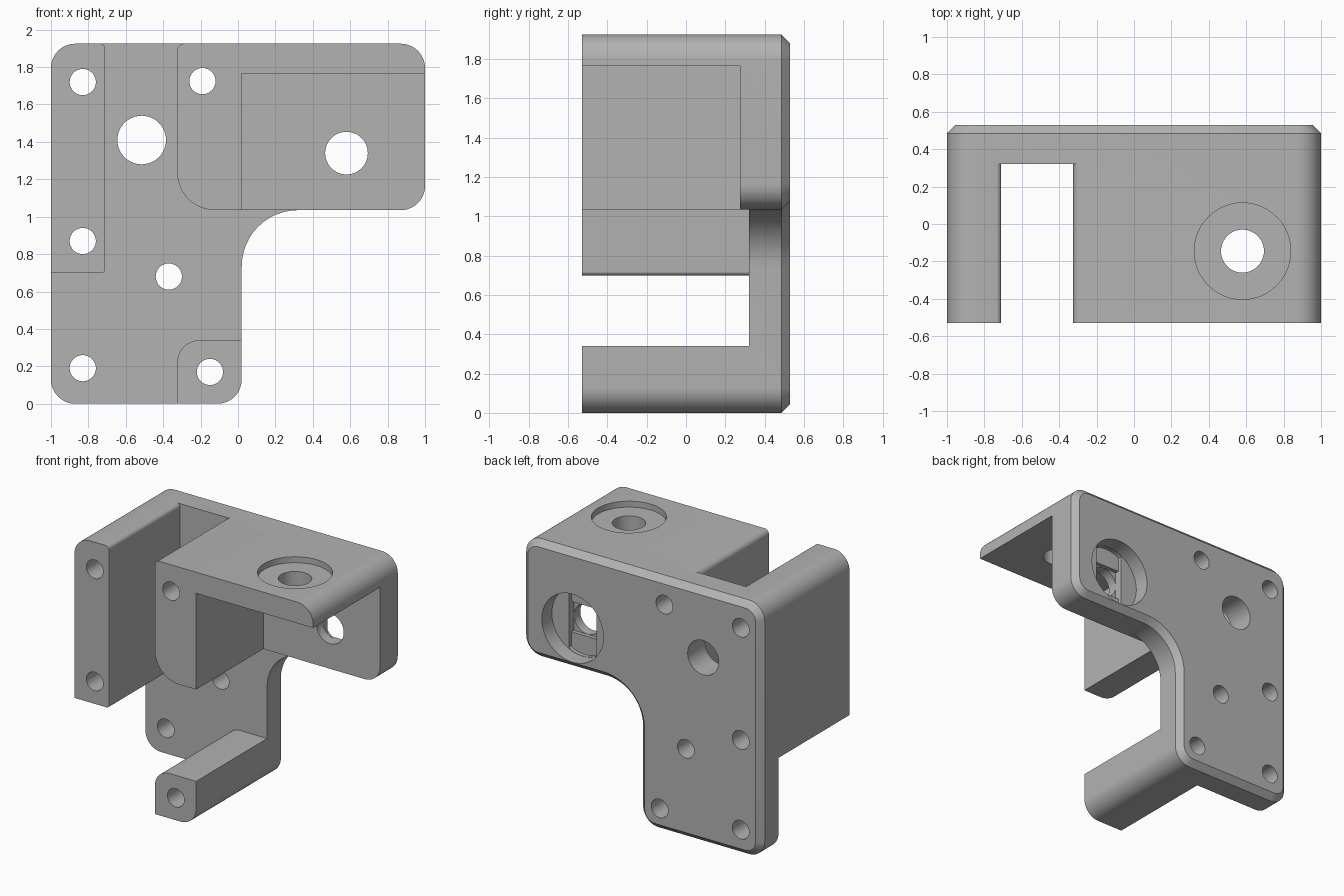
import bpy, bmesh
from math import cos, sin, pi, radians
from mathutils import Vector, Matrix

cube = bpy.data.objects.get("Cube")
if cube:
    bpy.data.objects.remove(cube, do_unlink=True)

grey = bpy.data.materials.new("light grey plastic")
grey.use_nodes = True
colour = (0.45, 0.45, 0.45, 1)
grey.diffuse_color = colour
grey.node_tree.nodes["Principled BSDF"].inputs["Base Color"].default_value = colour


def rounded(corners, steps=12):
    """Outline through (x, z, radius) corners, with an arc at each radius."""
    out = []
    for i, (x, z, r) in enumerate(corners):
        p = Vector((x, z))
        if r == 0:
            out.append(p)
            continue
        a = (Vector(corners[i - 1][:2]) - p).normalized()
        b = (Vector(corners[(i + 1) % len(corners)][:2]) - p).normalized()
        centre = p + (a + b) * r          # all rounded corners are square
        for k in range(steps + 1):
            t = k / steps * pi / 2
            out.append(centre - b * r * cos(t) - a * r * sin(t))
    return out


def prism(name, outline, y0, y1, chamfer=0):
    """Extrude an x-z outline from y0 to y1, with an optional back chamfer."""
    bm = bmesh.new()
    face = bm.faces.new([bm.verts.new((p[0], y0, p[1])) for p in outline])
    new = bmesh.ops.extrude_face_region(bm, geom=[face])["geom"]
    back = [f for f in new if isinstance(f, bmesh.types.BMFace)]
    for v in back[0].verts:
        v.co.y = y1 - chamfer
    bmesh.ops.recalc_face_normals(bm, faces=bm.faces)
    if chamfer:
        bmesh.ops.inset_region(bm, faces=back, thickness=chamfer, use_even_offset=True)
        for v in back[0].verts:
            v.co.y = y1
    mesh = bpy.data.meshes.new(name)
    bm.to_mesh(mesh)
    bm.free()
    mesh.materials.append(grey)
    obj = bpy.data.objects.new(name, mesh)
    bpy.context.collection.objects.link(obj)
    return obj


def circle(x, z, r, n=48):
    return [(x + r * cos(2 * pi * k / n), z + r * sin(2 * pi * k / n)) for k in range(n)]


def cut(cutter):
    """Subtract a helper solid from the bracket and remove the helper."""
    cutter.hide_render = True
    mod = bracket.modifiers.new("cut", "BOOLEAN")
    mod.operation = "DIFFERENCE"
    mod.solver = "EXACT"
    mod.object = cutter
    bpy.context.view_layer.objects.active = bracket
    bpy.ops.object.modifier_apply(modifier=mod.name)
    bpy.data.objects.remove(cutter, do_unlink=True)


FRONT, BACK, PLATE = -0.53, 0.53, 0.32
TOP, ARM = 1.925, 1.035

# Solid L-shaped block with a chamfered back rim
bracket = prism("mounting_bracket", rounded([
    (-1, 0, 0.13), (0.02, 0, 0.13), (0.02, ARM, 0.3),
    (1, ARM, 0.13), (1, TOP, 0.13), (-1, TOP, 0.13)]), FRONT, BACK, 0.045)

# Open space that leaves the tall post, the central block and the lower peg
cut(prism("front_gap", rounded([
    (-0.75, 2.1, 0), (-0.75, TOP + 0.001, 0), (-0.71, TOP + 0.001, 0.03),
    (-0.71, 0.7, 0.02), (-1.2, 0.7, 0), (-1.2, -0.2, 0),
    (-0.325, -0.2, 0), (-0.325, 0.34, 0.12), (0.33, 0.34, 0),
    (0.33, ARM + 0.001, 0), (-0.325, ARM + 0.001, 0.2),
    (-0.325, TOP + 0.001, 0.04), (-0.28, TOP + 0.001, 0), (-0.28, 2.1, 0)]),
    -0.7, PLATE))

# Pocket under the top shelf
cut(prism("shelf_pocket", [(0.02, 0.9), (1.2, 0.9), (1.2, 1.765), (0.02, 1.765)],
          -0.7, 0.275))

# Screw holes and the larger cable hole, front to back
for x, z, r in [(-0.83, 1.72, 0.07), (-0.83, 0.87, 0.07), (-0.83, 0.19, 0.07),
                (-0.15, 0.17, 0.07), (-0.37, 0.68, 0.07), (-0.19, 1.725, 0.07),
                (-0.515, 1.41, 0.13)]:
    cut(prism("hole", circle(x, z, r), -0.7, 0.7))

# Back counterbore, stepped through a slot and a square to a round hole
hx, hz, hr, bore = 0.58, 1.34, 0.115, 0.258
cut(prism("back_bore", circle(hx, hz, bore), 0.41, 0.7))
slot = [(min(max(x, hx - hr), hx + hr), z) for x, z in circle(hx, hz, bore - 0.002)
        if abs(x - hx) < hr + 0.02]
cut(prism("back_slot", slot, 0.38, 0.45))
square = [(hx + i * hr, hz + j * hr) for i, j in [(-1, -1), (1, -1), (1, 1), (-1, 1)]]
cut(prism("back_square", square, 0.35, 0.4))
cut(prism("back_hole", circle(hx, hz, hr - 0.001), 0.2, 0.39))

# Counterbored hole through the top shelf
for r, low in [(bore, TOP - 0.045), (hr, 1.6)]:
    drill = prism("top_hole", circle(0, 0, r), low, 2.1)
    drill.data.transform(Matrix.Translation((hx, -0.145, 0)) @ Matrix.Rotation(pi / 2, 4, "X"))
    cut(drill)

bpy.ops.object.select_all(action="DESELECT")
bracket.select_set(True)
bpy.context.view_layer.objects.active = bracket
bpy.ops.object.shade_smooth_by_angle(angle=radians(30))
